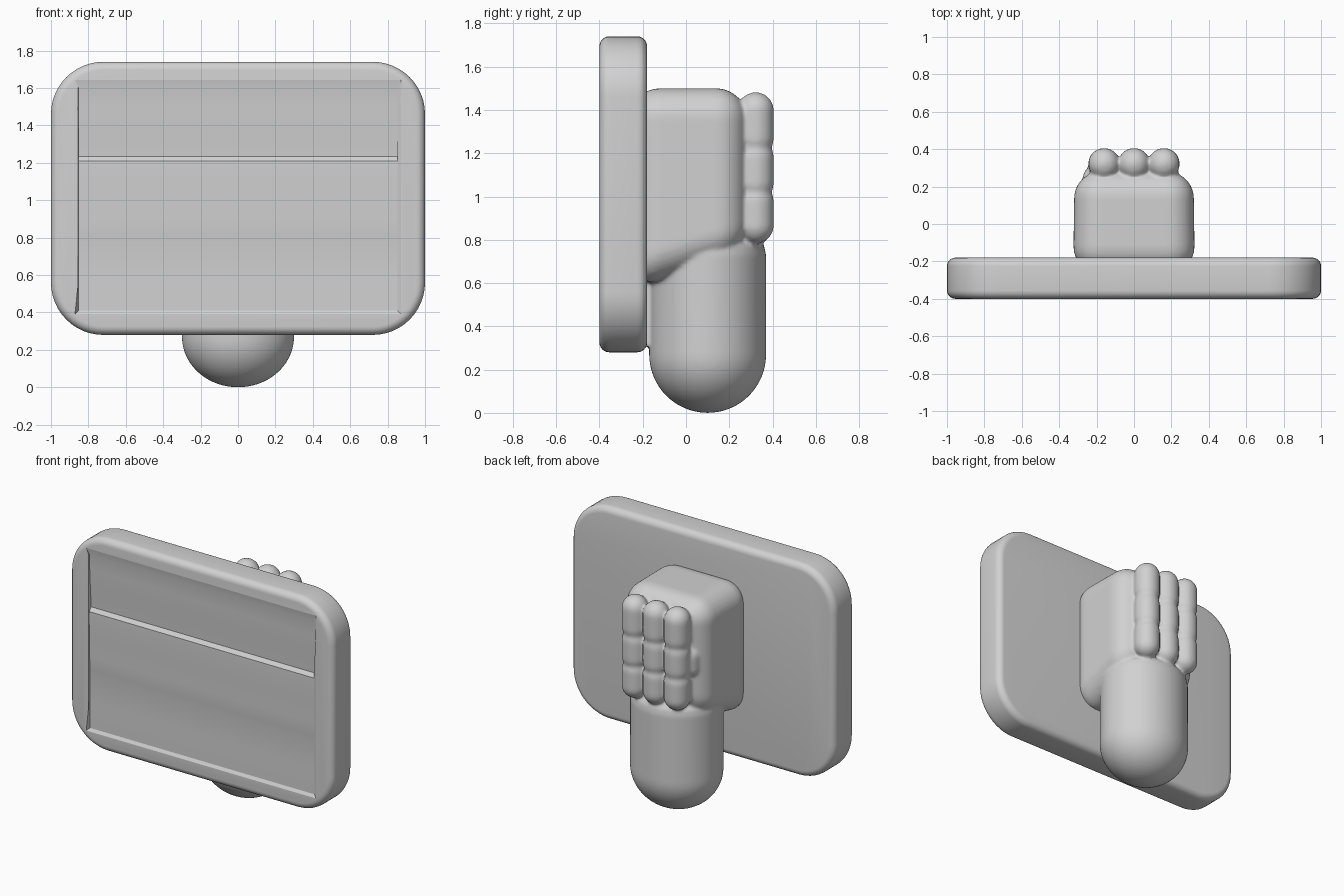
import bpy, bmesh, math

if "Cube" in bpy.data.objects:
    bpy.data.objects.remove(bpy.data.objects["Cube"])

mat = bpy.data.materials.new("light grey")
mat.diffuse_color = (0.64, 0.64, 0.64, 1)
mat.use_nodes = True
mat.node_tree.nodes["Principled BSDF"].inputs["Base Color"].default_value = mat.diffuse_color


def smooth(ob, angle):
    bpy.ops.object.select_all(action='DESELECT')
    ob.select_set(True)
    bpy.context.view_layer.objects.active = ob
    bpy.ops.object.shade_smooth_by_angle(angle=math.radians(angle))


def finish(name, bm, angle=40):
    bmesh.ops.recalc_face_normals(bm, faces=bm.faces[:])
    me = bpy.data.meshes.new(name)
    bm.to_mesh(me)
    bm.free()
    ob = bpy.data.objects.new(name, me)
    bpy.context.collection.objects.link(ob)
    me.materials.append(mat)
    smooth(ob, angle)
    return ob


def apply_modifiers(ob):
    dg = bpy.context.evaluated_depsgraph_get()
    ob.data = bpy.data.meshes.new_from_object(ob.evaluated_get(dg))
    ob.modifiers.clear()


def prism(loops):
    """Skin a stack of equal-length point loops and cap both ends."""
    bm = bmesh.new()
    rings = [[bm.verts.new(p) for p in loop] for loop in loops]
    n = len(rings[0])
    for a, b in zip(rings, rings[1:]):
        for i in range(n):
            j = (i + 1) % n
            bm.faces.new((a[i], a[j], b[j], b[i]))
    bm.faces.new(rings[0])
    bm.faces.new(rings[-1])
    return bm


def lathe(name, profile, x, y, sx=1.0, n=32):
    loops = []
    for r, z in profile:
        loops.append([(x + sx * r * math.cos(2 * math.pi * i / n),
                       y + r * math.sin(2 * math.pi * i / n), z) for i in range(n)])
    return finish(name, prism(loops), 60)


def box(name, lo, hi):
    bm = bmesh.new()
    bmesh.ops.create_cube(bm, size=2)
    for v in bm.verts:
        v.co = [h if c > 0 else l for c, l, h in zip(v.co, lo, hi)]
    return finish(name, bm)


# Rounded plate with softened rims
def outline(inset, y, r=0.28):
    pts = []
    hx, hz, zc = 1 - inset, 0.73 - inset, 1.01
    r -= inset
    for q, (sx, sz) in enumerate([(1, 1), (-1, 1), (-1, -1), (1, -1)]):
        for k in range(13):
            t = math.pi / 2 * (k if q % 2 == 0 else 12 - k) / 12
            pts.append((sx * (hx - r + r * math.cos(t)), y, zc + sz * (hz - r + r * math.sin(t))))
    return pts


R = 0.045
arc = [math.pi / 2 * k / 6 for k in range(7)]
stack = [(R - R * math.sin(a), -0.4 + R - R * math.cos(a)) for a in arc]
stack += [(R - R * math.cos(a), -0.18 - R + R * math.sin(a)) for a in arc]
plate = finish("plate", prism([outline(i, y) for i, y in stack]))

# Shallow recessed front panel with three wavy bands
wave = [(-0.5, 0.385), (-0.402, 0.388), (-0.388, 0.41), (-0.387, 0.6), (-0.385, 0.79), (-0.388, 0.81),
        (-0.389, 0.9), (-0.392, 1.05), (-0.395, 1.15), (-0.394, 1.21), (-0.374, 1.235),
        (-0.377, 1.3), (-0.384, 1.4), (-0.389, 1.5), (-0.392, 1.6), (-0.402, 1.655), (-0.5, 1.66)]
cutter = finish("panel_cutter", prism([[(s * x, y, z) for y, z in wave]
                                       for s, x in ((-1, 0.875), (1, 0.875))]))
for v in cutter.data.vertices:  # slanted side walls
    if -0.4 < v.co.y:
        v.co.x *= 0.975
cutter.hide_render = True
mod = plate.modifiers.new("recess", 'BOOLEAN')
mod.operation = 'DIFFERENCE'
mod.solver = 'EXACT'
mod.object = cutter
apply_modifiers(plate)
bpy.data.objects.remove(cutter)
smooth(plate, 30)

# Palm block: sloping underside, slightly narrower at the back
bm = bmesh.new()
bmesh.ops.create_cube(bm, size=2)
for v in bm.verts:
    back, top = v.co.y > 0, v.co.z > 0
    v.co.x *= 0.318 if back else 0.325
    v.co.y = 0.28 if back else -0.26
    v.co.z = 1.5 if top else (0.74 if back else 0.57)
bmesh.ops.bevel(bm, geom=bm.edges[:], offset=0.14, segments=8, profile=0.5, affect='EDGES')
hand_parts = [finish("palm", bm)]

# Wrist: round-bottomed oval post, with a thin web joining it to the plate
prof = [(0.27 * math.sin(math.pi / 2 * k / 14) + 0.0005, 0.27 - 0.27 * math.cos(math.pi / 2 * k / 14))
        for k in range(15)]
prof += [(0.27, 0.5), (0.27, 0.73), (0.262, 0.77), (0.24, 0.8), (0.2, 0.82)]
hand_parts.append(lathe("wrist", prof, 0, 0.1, 1.11, 64))
hand_parts.append(box("web", (-0.07, -0.21, 0.31), (0.07, -0.1, 0.65)))


# Fingers: three columns, each of three softly pinched segments
def finger_profile(z0, z1, r, joints):
    p = []
    steps = 60
    for k in range(steps + 1):
        z = z0 + (z1 - z0) * (1 - math.cos(math.pi * k / steps)) / 2
        d = min(z - z0, z1 - z)
        w = r if d >= r else math.sqrt(max(0, r * r - (r - d) ** 2))
        for j in joints:
            w -= 0.010 * math.exp(-((z - j) / 0.02) ** 2)
        p.append((max(w, 0.0005), z))
    return p


for name, x in (("finger_left", -0.16), ("finger_middle", 0.0), ("finger_right", 0.16)):
    hand_parts.append(lathe(name, finger_profile(0.783, 1.482, 0.084, (1.02, 1.225)), x, 0.322))
hand_parts.append(box("finger_filler", (-0.19, 0.15, 0.86), (0.19, 0.335, 1.41)))

# Thumb tip peeking out beside the outer finger
hand_parts.append(lathe("thumb_tip", finger_profile(1.0, 1.2, 0.06, ()), -0.212, 0.25))

# Fuse the hand parts into one soft surface
bpy.ops.object.select_all(action='DESELECT')
for ob in hand_parts:
    ob.select_set(True)
hand = hand_parts[0]
bpy.context.view_layer.objects.active = hand
bpy.ops.object.join()
hand.name = "fist_and_wrist"
mod = hand.modifiers.new("fuse", 'REMESH')
mod.mode = 'VOXEL'
mod.voxel_size = 0.01
mod = hand.modifiers.new("soften", 'SMOOTH')
mod.factor = 0.5
mod.iterations = 8
apply_modifiers(hand)
hand.data.materials.clear()
hand.data.materials.append(mat)
for p in hand.data.polygons:
    p.material_index = 0
smooth(hand, 80)
